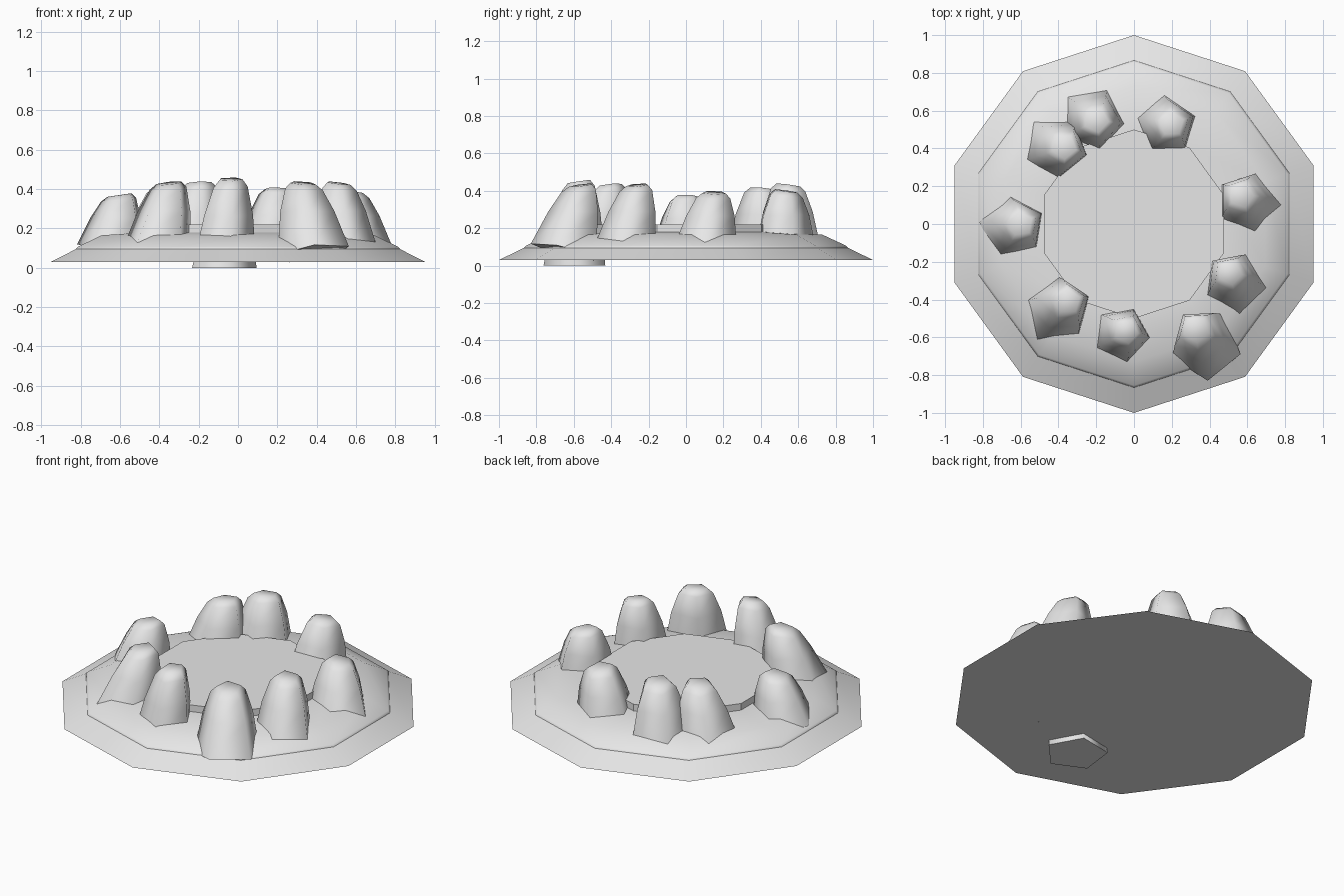
import bpy, math
from mathutils import Vector

if "Cube" in bpy.data.objects:
    bpy.data.objects.remove(bpy.data.objects["Cube"])

stone_grey = bpy.data.materials.new("stone grey")
stone_grey.diffuse_color = (0.8, 0.8, 0.8, 1)
stone_grey.use_nodes = True
stone_grey.node_tree.nodes["Principled BSDF"].inputs["Base Color"].default_value = stone_grey.diffuse_color


def loft(name, rings, smooth_angle):
    """Skin a list of equal-length point rings and close both ends."""
    n = len(rings[0])
    verts = [p for ring in rings for p in ring]
    faces = [tuple(reversed(range(n))), tuple(range(len(verts) - n, len(verts)))]
    for r in range(len(rings) - 1):
        for i in range(n):
            j = (i + 1) % n
            faces.append((r * n + i, r * n + j, (r + 1) * n + j, (r + 1) * n + i))
    mesh = bpy.data.meshes.new(name)
    mesh.from_pydata(verts, [], faces)
    mesh.materials.append(stone_grey)
    obj = bpy.data.objects.new(name, mesh)
    bpy.context.collection.objects.link(obj)
    bpy.ops.object.select_all(action='DESELECT')
    obj.select_set(True)
    bpy.context.view_layer.objects.active = obj
    bpy.ops.object.shade_smooth_by_angle(angle=math.radians(smooth_angle))
    return obj


def ring(cx, cy, z, radius, sides, turn):
    return [Vector((cx + radius * math.cos(math.radians(turn) + math.tau * i / sides),
                    cy + radius * math.sin(math.radians(turn) + math.tau * i / sides), z))
            for i in range(sides)]


def decagon(name, profile, smooth_angle):
    return loft(name, [ring(0, 0, z, r, 10, 90) for r, z in profile], smooth_angle)


# Ten-sided base: sloping skirt, upper tier with a narrow lip, raised floor
decagon("base_skirt", [(1.0, 0.03), (0.86, 0.098)], 20)
decagon("base_tier", [(0.868, 0.08), (0.866, 0.097), (0.855, 0.107),
                      (0.73, 0.165), (0.5, 0.18)], 60)
decagon("raised_floor", [(0.5, 0.15), (0.5, 0.22)], 20)

# Standing stones: foot x, foot y, foot radius, turn, top x, top y, top height
stones = [
    (-0.22, 0.55, 0.185, 65, -0.20, 0.55, 0.43),
    (-0.42, 0.40, 0.185, 57, -0.37, 0.41, 0.41),
    (0.16, 0.51, 0.180, 20, 0.20, 0.53, 0.40),
    (0.60, 0.10, 0.180, 0, 0.57, 0.15, 0.39),
    (0.53, -0.32, 0.175, 65, 0.51, -0.26, 0.43),
    (0.38, -0.64, 0.190, 57, 0.33, -0.56, 0.43),
    (-0.08, -0.59, 0.175, 65, -0.04, -0.57, 0.45),
    (-0.41, -0.46, 0.185, 20, -0.35, -0.41, 0.43),
    (-0.64, -0.02, 0.180, 27, -0.60, 0.0, 0.37),
]
# Tapering profile: share of height, share of foot radius
taper = [(0, 1.0), (0.6, 0.76), (0.92, 0.53), (1.0, 0.36)]

for k, (fx, fy, radius, turn, tx, ty, top) in enumerate(stones):
    low = 0.0 if k == 6 else 0.075
    tilt = 0.0 if k == 6 else 0.25
    out = Vector((fx, fy, 0)).normalized()
    rings = []
    for t, s in taper:
        points = ring(fx + (tx - fx) * t, fy + (ty - fy) * t,
                      low + (top - low) * t, radius * s, 5, turn)
        centre = sum(points, Vector()) / 5
        # feet are lower towards the middle, tops fall away slightly outwards
        for p in points:
            p.z += (p - centre).dot(out) * (tilt * (1 - t) - 0.15 * t)
        rings.append(points)
    loft(f"standing_stone_{k + 1}", rings, 75)
